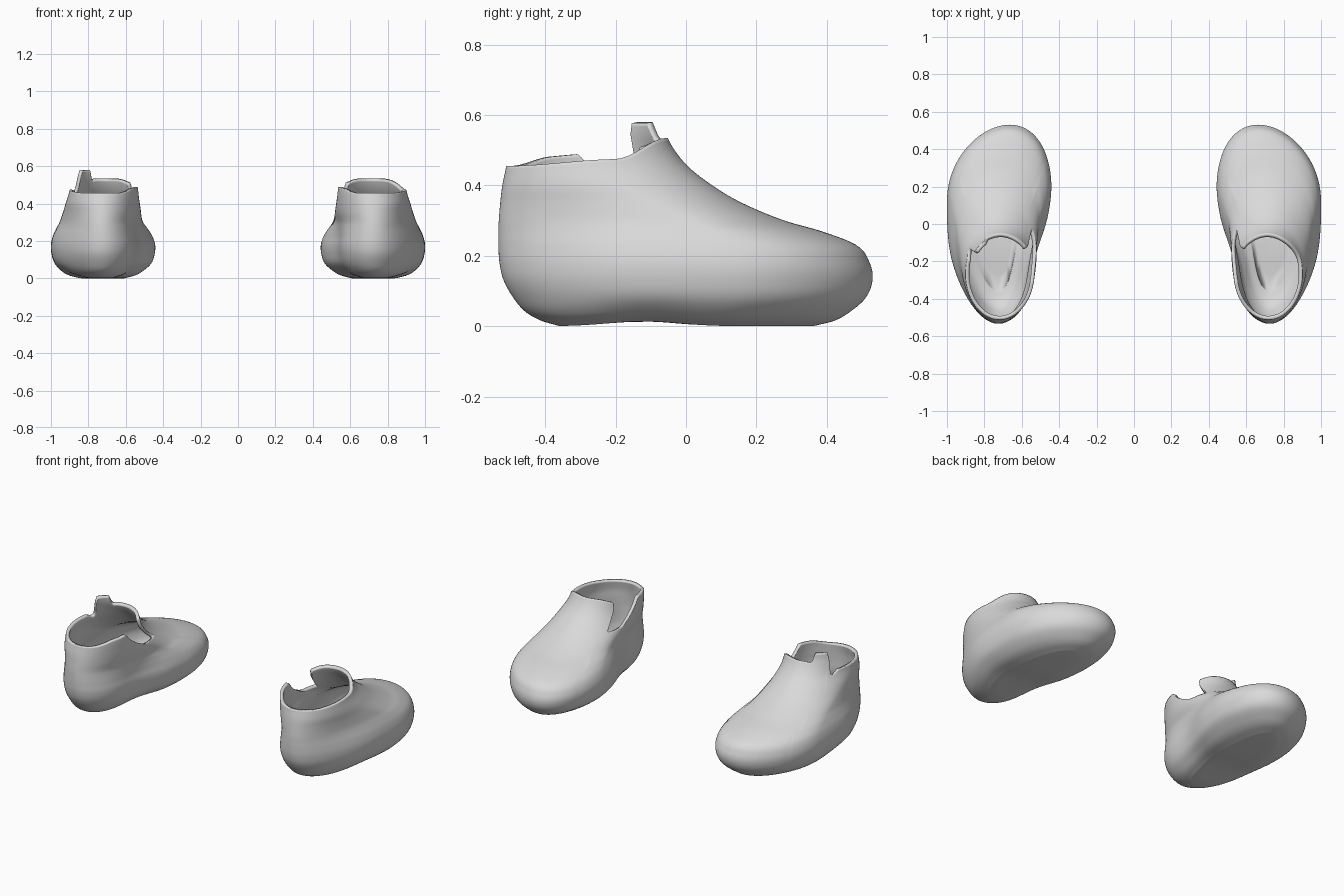
import bpy, math

if "Cube" in bpy.data.objects:
    bpy.data.objects.remove(bpy.data.objects["Cube"])

COLUMNS, RINGS = 144, 80

# Horizontal slices: z, heel y, toe y, widest y, inner x, outer x
SLICES = [
    (0.00, -0.36, 0.36, 0.02, 0.600, 0.850),
    (0.015, -0.41, 0.42, 0.05, 0.545, 0.905),
    (0.04, -0.455, 0.465, 0.10, 0.505, 0.945),
    (0.08, -0.49, 0.51, 0.14, 0.465, 0.980),
    (0.13, -0.518, 0.53, 0.15, 0.448, 0.997),
    (0.18, -0.53, 0.522, 0.15, 0.445, 1.000),
    (0.23, -0.533, 0.485, 0.13, 0.460, 0.988),
    (0.27, -0.533, 0.385, 0.07, 0.482, 0.968),
    (0.30, -0.532, 0.28, 0.00, 0.500, 0.952),
    (0.35, -0.528, 0.16, -0.11, 0.513, 0.935),
    (0.40, -0.522, 0.075, -0.20, 0.525, 0.922),
    (0.46, -0.510, 0.00, -0.26, 0.532, 0.903),
    (0.535, -0.500, -0.052, -0.27, 0.535, 0.890),
    (0.60, -0.495, -0.065, -0.27, 0.535, 0.880),
]


def smooth(a, b, v):
    t = min(1, max(0, (v - a) / (b - a)))
    return t * t * (3 - 2 * t)


def slice_at(z):
    """Smoothly interpolated slice values at height z."""
    z = min(max(z, 0), 0.6)
    i = 0
    while i < len(SLICES) - 2 and z > SLICES[i + 1][0]:
        i += 1
    p, q = SLICES[i], SLICES[i + 1]
    o, r = SLICES[max(i - 1, 0)], SLICES[min(i + 2, len(SLICES) - 1)]
    h = q[0] - p[0]
    t = (z - p[0]) / h
    out = []
    for k in range(1, 6):
        m0 = (q[k] - o[k]) / (q[0] - o[0]) * h
        m1 = (r[k] - p[k]) / (r[0] - p[0]) * h
        out.append((2*t**3 - 3*t**2 + 1) * p[k] + (t**3 - 2*t**2 + t) * m0
                   + (3*t**2 - 2*t**3) * q[k] + (t**3 - t**2) * m1)
    return out


def rim_height(a, tab):
    """Collar height round the ankle: notch inside, optional tab outside."""
    y = -0.27 + 0.22 * math.sin(a)
    h = 0.455 + 0.02 * smooth(-0.5, -0.2, y) + 0.06 * smooth(-0.22, -0.05, y)
    if math.cos(a) < 0:
        h += 0.02 * smooth(-0.48, -0.38, y) * (1 - smooth(-0.2, -0.1, y))
        dip = smooth(-0.31, -0.25, y) * (1 - smooth(-0.165, -0.13, y))
        h += (0.375 - h) * dip
    elif tab:
        h -= 0.03 * smooth(-0.21, -0.17, y) * (1 - smooth(-0.10, -0.06, y))
        up = smooth(-0.16, -0.135, y) * (1 - smooth(-0.085, -0.068, y))
        h += (0.58 - h) * up
    return h


def shoe_point(a, z):
    """Point on the outer skin of the +x shoe."""
    yb, yf, c, xm, xl = slice_at(z)
    ca, sa = math.cos(a), math.sin(a)
    y = c + sa * ((yf - c) if sa > 0 else (c - yb))
    # the sole waist narrows on the inner side, the toe bends inward
    waist = math.exp(-((y + 0.2) / 0.2) ** 2) * (1 - smooth(0.2, 0.4, z))
    dx = ca * (xl - xm) / 2 * (1 - waist * (0.2 if ca < 0 else -0.05))
    x = (xm + xl) / 2 + dx
    x -= 0.25 * max(0, y - 0.05) ** 2 * (1 - smooth(0.3, 0.5, z))
    # slight lift under the arch
    lift = 0.014 * math.exp(-((y + 0.12) / 0.14) ** 2) * (1 - smooth(0.0, 0.12, z))
    return x, y, z + lift


def make_shoe(name, side, tab, mat):
    verts, faces = [], []
    n = COLUMNS
    angles = [2 * math.pi * i / n for i in range(n)]
    rims = [rim_height(a, tab) for a in angles]
    # sole rings from the middle outward
    edge = [shoe_point(a, 0) for a in angles]
    for f in (0.25, 0.5, 0.75):
        for x, y, z in edge:
            px, py = 0.725 + (x - 0.725) * f, y * f
            verts.append((px, py, 0.014 * math.exp(-((py + 0.12) / 0.14) ** 2)))
    # wall rings up to the collar
    for j in range(RINGS + 1):
        t = (j / RINGS) ** 1.4
        verts += [shoe_point(a, t * r) for a, r in zip(angles, rims)]
    for j in range(RINGS + 3):
        for i in range(n):
            k = (i + 1) % n
            faces.append((j*n + i, j*n + k, (j+1)*n + k, (j+1)*n + i))
    verts.append((0.725, 0, 0.006))
    pole = len(verts) - 1
    faces += [(pole, (i + 1) % n, i) for i in range(n)]
    if side < 0:
        verts = [(-x, y, z) for x, y, z in verts]
        faces = [f[::-1] for f in faces]
    me = bpy.data.meshes.new(name)
    me.from_pydata(verts, [], faces)
    me.polygons.foreach_set("use_smooth", [True] * len(me.polygons))
    me.materials.append(mat)
    ob = bpy.data.objects.new(name, me)
    bpy.context.collection.objects.link(ob)
    # shell thickness and lining
    mod = ob.modifiers.new("shell", 'SOLIDIFY')
    mod.thickness = 0.02
    mod.offset = -1
    return ob


grey = bpy.data.materials.new("light_grey")
grey.diffuse_color = (0.7, 0.7, 0.7, 1)
grey.use_nodes = True
grey.node_tree.nodes["Principled BSDF"].inputs["Base Color"].default_value = grey.diffuse_color

make_shoe("right_shoe", 1, False, grey)
make_shoe("left_shoe", -1, True, grey)
